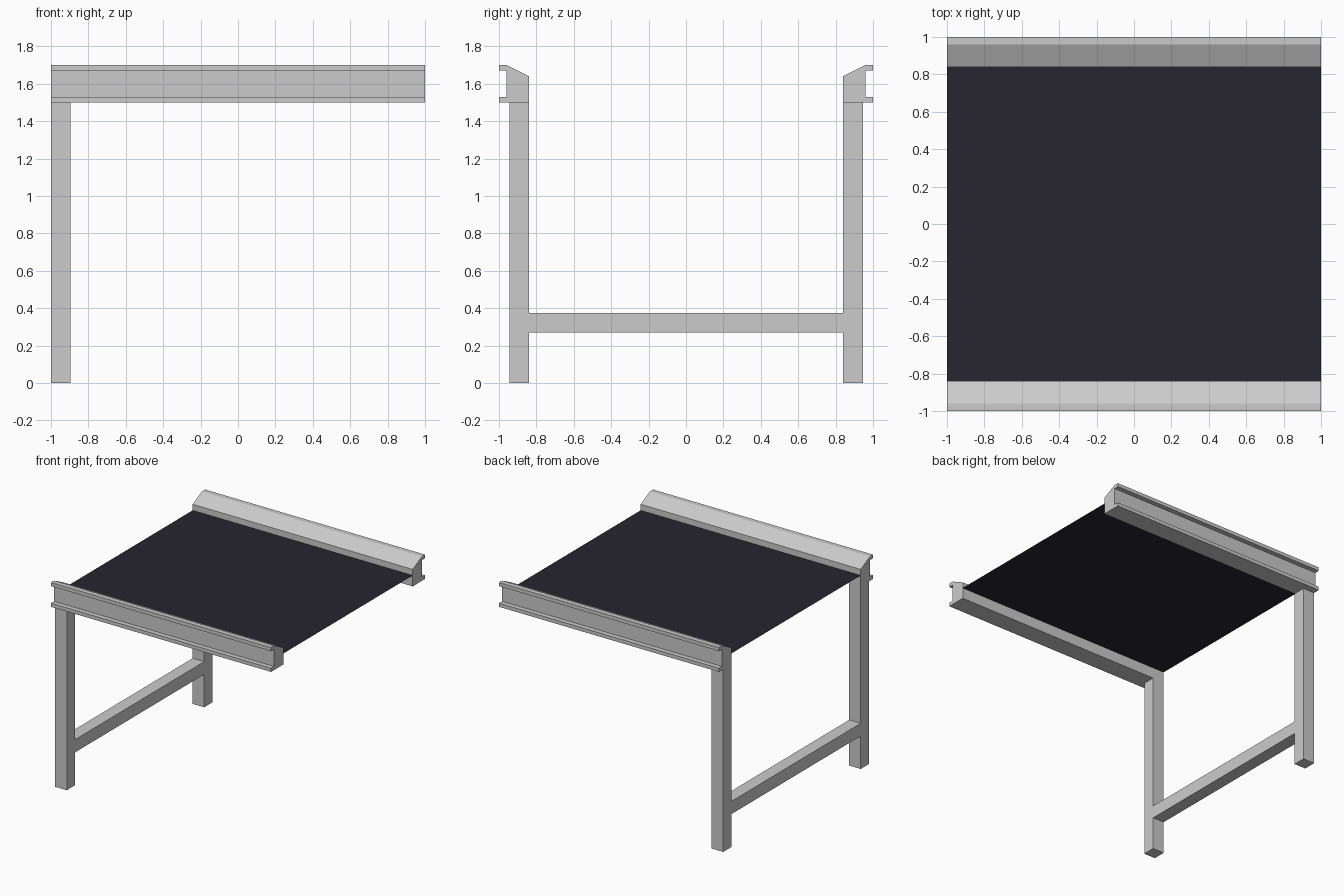
import bpy

if "Cube" in bpy.data.objects:
    bpy.data.objects.remove(bpy.data.objects["Cube"])

BELT_Z = 1.59
INNER = 0.84   # inner face of the rails


def mesh_object(name, verts, faces):
    mesh = bpy.data.meshes.new(name)
    mesh.from_pydata(verts, [], faces)
    obj = bpy.data.objects.new(name, mesh)
    bpy.context.collection.objects.link(obj)
    return obj


def extrude_x(name, profile, x0, x1):
    """Solid made from a counter-clockwise (y, z) profile swept along x."""
    n = len(profile)
    verts = [(x, y, z) for x in (x0, x1) for y, z in profile]
    faces = [tuple(reversed(range(n))), tuple(range(n, 2 * n))]
    faces += [(i, (i + 1) % n, n + (i + 1) % n, n + i) for i in range(n)]
    return mesh_object(name, verts, faces)


def rect(y0, y1, z0, z1):
    return [(y0, z0), (y1, z0), (y1, z1), (y0, z1)]


def mirrored(profile):
    return [(-y, z) for y, z in reversed(profile)]


# Channel-shaped rail with sloped inner top, and a square leg
rail = [(INNER, 1.5), (1.0, 1.5), (1.0, 1.53), (0.96, 1.53), (0.96, 1.67),
        (1.0, 1.67), (1.0, 1.7), (0.96, 1.7), (INNER, 1.64)]
leg = rect(INNER, 0.945, 0.0, 1.5)

extrude_x("back_rail", rail, -1, 1)
extrude_x("front_rail", mirrored(rail), -1, 1)
extrude_x("back_leg", leg, -1, -0.895)
extrude_x("front_leg", mirrored(leg), -1, -0.895)

# Brace between the legs
extrude_x("cross_brace", rect(-INNER, INNER, 0.27, 0.375), -1, -0.895)

# Thin belt sheet
belt = mesh_object("belt", [(-1, -INNER, BELT_Z), (1, -INNER, BELT_Z),
                            (1, INNER, BELT_Z), (-1, INNER, BELT_Z)], [(0, 1, 2, 3)])
rubber = bpy.data.materials.new("dark_rubber")
rubber.diffuse_color = (0.02, 0.018, 0.028, 1)
rubber.use_nodes = True
rubber.node_tree.nodes["Principled BSDF"].inputs["Base Color"].default_value = rubber.diffuse_color
belt.data.materials.append(rubber)
